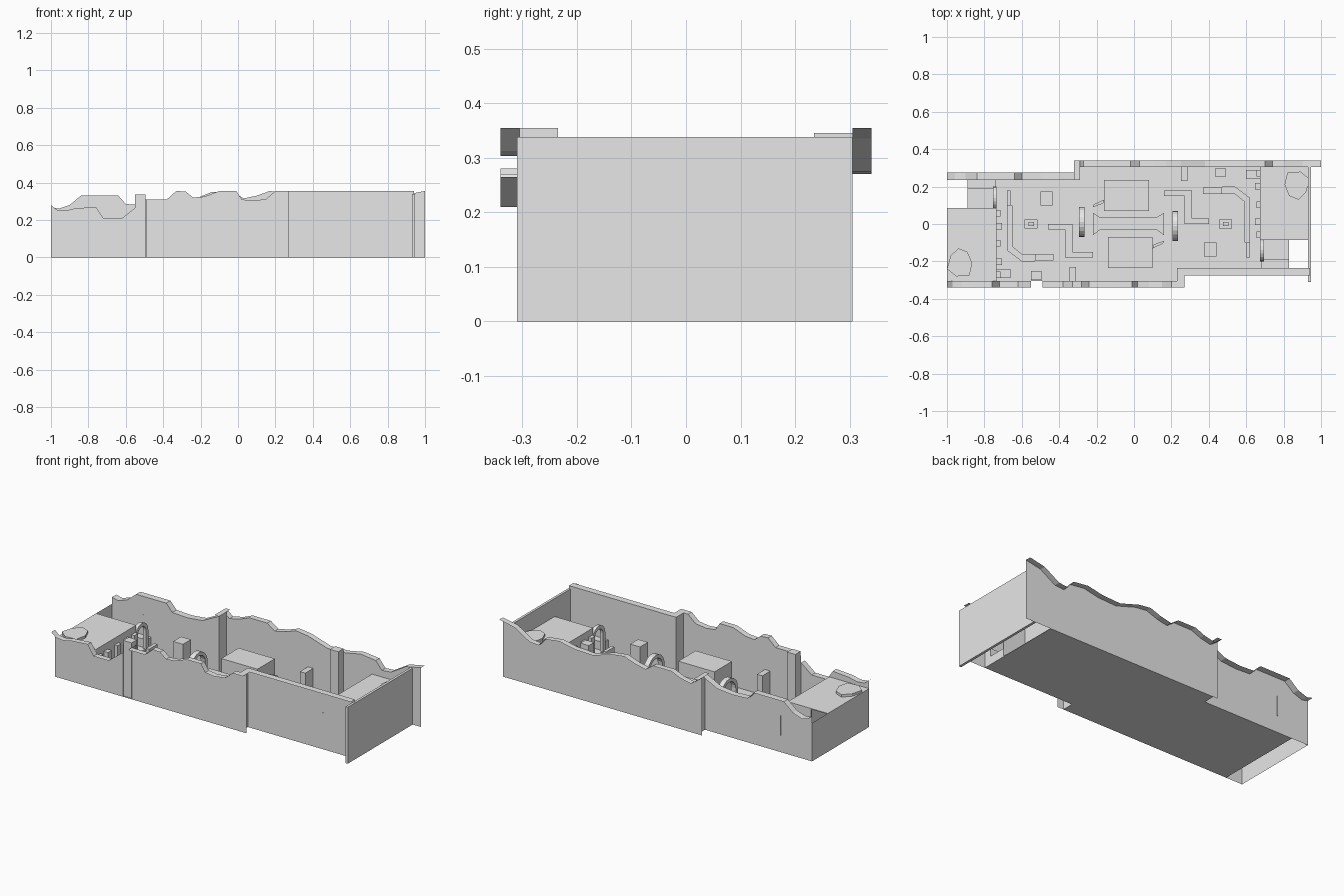
import bpy, bmesh, math
from mathutils import Matrix, Vector

if "Cube" in bpy.data.objects:
    bpy.data.objects.remove(bpy.data.objects["Cube"])

stone = bpy.data.materials.new("grey stone")
stone.diffuse_color = (0.8, 0.8, 0.8, 1)
stone.use_nodes = True
stone.node_tree.nodes["Principled BSDF"].inputs["Base Color"].default_value = stone.diffuse_color
# the arena repeats by a half turn about this centre
TURN = Matrix.Translation((-0.03, 0, 0)) @ Matrix.Rotation(math.pi, 4, 'Z') @ Matrix.Translation((0.03, 0, 0))


def finish(name, bm, turned=False):
    bmesh.ops.recalc_face_normals(bm, faces=bm.faces[:])
    me = bpy.data.meshes.new(name)
    bm.to_mesh(me)
    bm.free()
    me.materials.append(stone)
    ob = bpy.data.objects.new(name, me)
    bpy.context.collection.objects.link(ob)
    if turned:
        twin = bpy.data.objects.new(name + "_opposite", me)
        twin.matrix_world = TURN
        bpy.context.collection.objects.link(twin)


def prism(name, outline, z0, z1, turned=True):
    bm = bmesh.new()
    f = bm.faces.new([bm.verts.new((x, y, z0)) for x, y in outline])
    if z1 > z0:
        r = bmesh.ops.extrude_face_region(bm, geom=[f])
        bmesh.ops.translate(bm, verts=[v for v in r['geom'] if isinstance(v, bmesh.types.BMVert)],
                            vec=(0, 0, z1 - z0))
    finish(name, bm, turned)


def box(name, x0, x1, y0, y1, z0, z1, turned=True):
    prism(name, [(x0, y0), (x1, y0), (x1, y1), (x0, y1)], z0, z1, turned)


def sheet(name, rows):
    bm = bmesh.new()
    grid = [[bm.verts.new(p) for p in row] for row in rows]
    for a, b in zip(grid, grid[1:]):
        for i in range(len(a) - 1):
            bm.faces.new((a[i], a[i + 1], b[i + 1], b[i]))
    finish(name, bm)


def wall(name, y, out, crest):
    """Upright wall sheet with a ragged ledge leaning outward."""
    sheet(name, [[(x, y, 0) for x, z in crest], [(x, y, z) for x, z in crest]])
    sheet(name + "_ledge", [[(x, y, z) for x, z in crest], [(x, out, z) for x, z in crest]])


def arch(name, x, y, width, height, depth, bar):
    """Freestanding round arch spanning y."""
    def curve(r):
        base = height - width / 2
        pts = [(-r, 0)] + [(-r * math.cos(math.pi * i / 10), base + r * math.sin(math.pi * i / 10))
                           for i in range(11)] + [(r, 0)]
        return pts
    bm = bmesh.new()
    rings = []
    for (oy, oz), (iy, iz) in zip(curve(width / 2), curve(width / 2 - bar)):
        rings.append([bm.verts.new(p) for p in ((x - depth / 2, y + oy, oz), (x + depth / 2, y + oy, oz),
                                                (x + depth / 2, y + iy, iz), (x - depth / 2, y + iy, iz))])
    for a, b in zip(rings, rings[1:]):
        for i in range(4):
            j = (i + 1) % 4
            bm.faces.new((a[i], a[j], b[j], b[i]))
    finish(name, bm, True)


# floor
prism("floor", [(-0.89, -0.305), (0.23, -0.305), (0.23, -0.235), (0.83, -0.235), (0.83, 0.305),
                (-0.29, 0.305), (-0.29, 0.235), (-0.89, 0.235)], 0, 0.003, False)

# ragged long walls
wall("front_wall_left", -0.305, -0.34,
     [(-1, .28), (-.97, .255), (-.92, .25), (-.87, .262), (-.76, .27), (-.72, .21), (-.62, .21), (-.55, .265)])
wall("front_wall_middle", -0.305, -0.34,
     [(-.49, .31), (-.38, .31), (-.33, .355), (-.28, .352), (-.24, .32), (-.18, .325), (-.1, .355), (-.01, .355),
      (.02, .31), (.08, .303), (.15, .312), (.2, .355), (.27, .355)])
wall("front_wall_right", -0.235, -0.275, [(.23, .355), (.94, .355)])
wall("back_wall_right", 0.305, 0.34,
     [(-.32, .345), (-.27, .31), (-.2, .325), (-.14, .35), (-.02, .35), (.03, .315), (.1, .33), (.17, .355),
      (.25, .345), (.38, .305), (.5, .31), (.6, .33), (.7, .318), (.74, .27), (.8, .275), (.9, .335), (1, .355)])
wall("back_wall_left", 0.235, 0.275,
     [(-1, .27), (-.96, .26), (-.9, .28), (-.84, .33), (-.64, .33), (-.6, .285), (-.5, .28), (-.4, .29), (-.29, .345)])

# short returns where the long walls step in
sheet("front_step_wall", [[(.23, -.305, 0), (.23, -.235, 0)], [(.23, -.305, .355), (.23, -.235, .355)]])
sheet("front_step_ledge", [[(.23, -.34, .355), (.23, -.235, .355)], [(.27, -.34, .355), (.27, -.235, .355)]])
sheet("back_step_wall", [[(-.29, .305, 0), (-.29, .235, 0)], [(-.29, .305, .345), (-.29, .235, .345)]])
sheet("back_step_ledge", [[(-.29, .34, .345), (-.29, .235, .345)], [(-.32, .34, .345), (-.32, .235, .345)]])

# recess in the front wall
sheet("front_recess", [[(-.55, -.305, z), (-.55, -.265, z), (-.49, -.265, z), (-.49, -.305, z)] for z in (0, .31)])

# end walls
box("right_end_wall", .93, .945, -.31, .305, 0, .338, False)
sheet("left_end_wall", [[(-1, -.305, 0), (-1, .235, 0)], [(-1, -.305, .23), (-1, .235, .23)]])

# raised end platforms with a ragged front, and a rock slab on each
box("end_platform", -1, -.74, -.305, .085, .225, .23)
box("platform_front", -.745, -.735, -.305, .085, 0, .23)
box("platform_side", -.89, -.74, .08, .085, 0, .23)
for i, y in enumerate((-.29, -.22, -.12, -.03, .04)):
    box("platform_buttress_%d" % i, -.735, -.715 + .008 * (i % 2), y, y + .035, 0, .19)
prism("rock_slab", [(-1, -.24), (-.95, -.28), (-.88, -.275), (-.865, -.21), (-.89, -.15), (-.94, -.13), (-.98, -.17)],
      .23, .245)

# landing steps beside each platform and the doorway arch
box("lower_step", -.89, -.74, .085, .19, 0, .05)
box("upper_step", -.89, -.74, .19, .235, 0, .1)
arch("doorway_arch", -.745, .14, .12, .22, .02, .02)

# central bridge and its arches
prism("bridge", [(-.22, -.06), (-.18, -.03), (.12, -.03), (.16, -.06), (.16, .06), (.12, .035),
                 (-.18, .035), (-.22, .06)], 0, .05, False)
arch("bridge_arch", -.28, .01, .16, .22, .03, .02)

# large blocks and pillars
box("large_block", -.16, .08, .07, .235, 0, .19)
box("tall_pillar", -.55, -.495, -.3, -.25, 0, .335)
box("short_pillar", -.345, -.31, -.305, -.23, 0, .16)
box("square_pillar", -.5, -.435, .1, .175, 0, .19)

# low cover walls
prism("corner_cover", [(-.68, -.14), (-.6, -.2), (-.53, -.2), (-.53, -.16), (-.6, -.16), (-.65, -.12),
                       (-.65, .1), (-.68, .1)], 0, .04)
prism("angled_cover", [(-.46, -.03), (-.37, -.03), (-.37, -.18), (-.22, -.18), (-.22, -.15), (-.33, -.15),
                       (-.33, .0), (-.46, .0)], 0, .03)
box("low_bench", -.53, -.43, -.195, -.16, 0, .06)
box("small_post", -.68, -.66, .1, .18, 0, .1)
box("small_crate", -.74, -.66, -.29, -.24, 0, .08)
box("pedestal", -.585, -.515, -.025, .025, 0, .03)
box("pedestal_top", -.565, -.535, -.012, .012, .03, .06)
prism("leaning_plank", [(-.22, .09), (-.215, .105), (-.16, .13), (-.165, .11)], 0, .06)

# narrow slits in the stepped-in outer walls
box("wall_slit", .727, .733, -.238, -.234, .1, .22)
